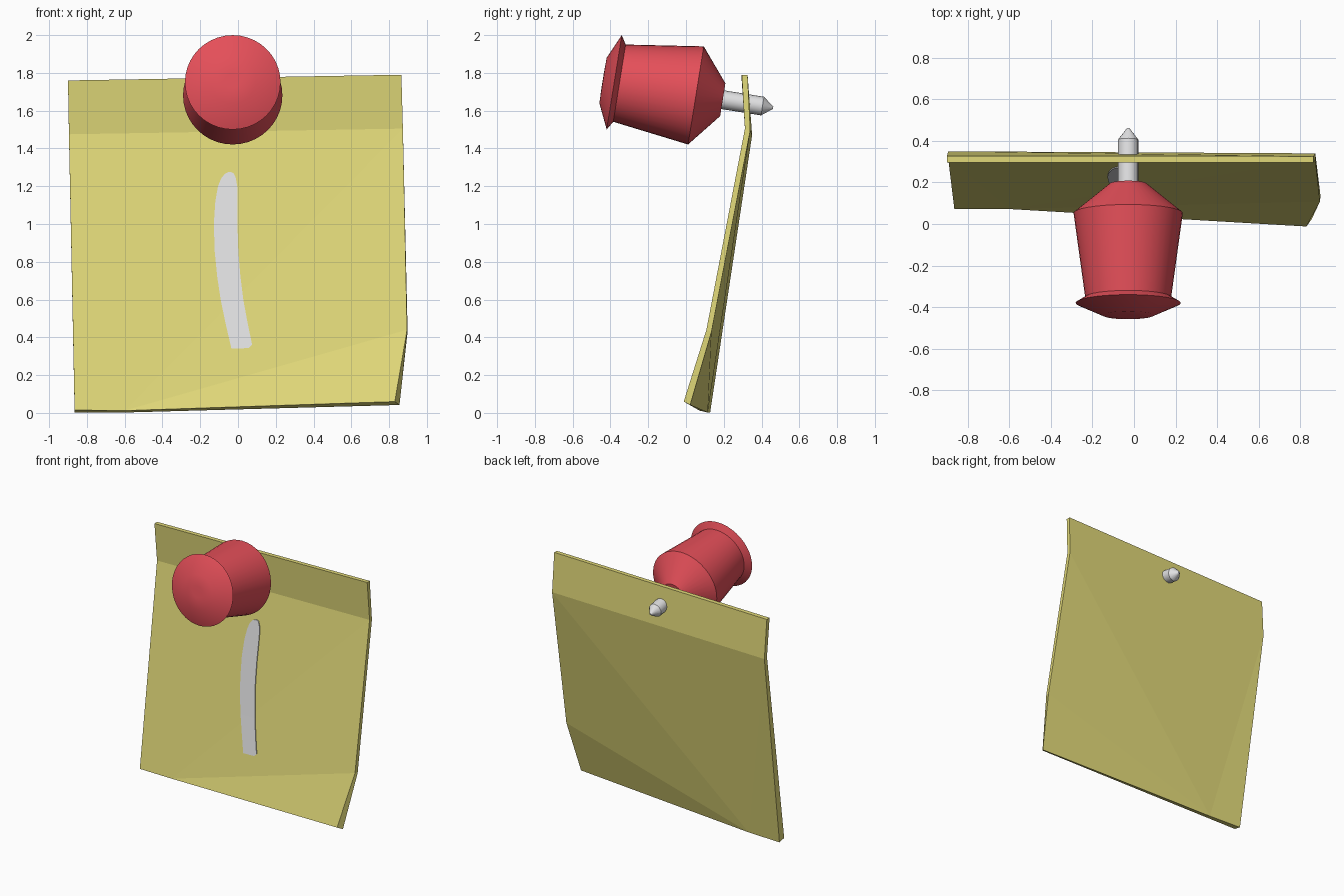
import bpy, bmesh, math
from mathutils import Vector
from mathutils.bvhtree import BVHTree

if "Cube" in bpy.data.objects:
    bpy.data.objects.remove(bpy.data.objects["Cube"])


def material(name, rgb):
    m = bpy.data.materials.new(name)
    m.diffuse_color = (*rgb, 1)
    m.use_nodes = True
    m.node_tree.nodes["Principled BSDF"].inputs["Base Color"].default_value = m.diffuse_color
    return m


YELLOW = material("paper yellow", (0.75, 0.69, 0.19))
RED = material("pin red", (0.78, 0.078, 0.10))
WHITE = material("light grey", (0.75, 0.75, 0.76))


def add_object(name, verts, faces, mat, smooth=None):
    bm = bmesh.new()
    vs = [bm.verts.new(v) for v in verts]
    for f in faces:
        bm.faces.new([vs[i] for i in f])
    bmesh.ops.recalc_face_normals(bm, faces=bm.faces)
    mesh = bpy.data.meshes.new(name)
    bm.to_mesh(mesh)
    bm.free()
    mesh.materials.append(mat)
    ob = bpy.data.objects.new(name, mesh)
    bpy.context.collection.objects.link(ob)
    if smooth:
        bpy.ops.object.select_all(action='DESELECT')
        ob.select_set(True)
        bpy.context.view_layer.objects.active = ob
        bpy.ops.object.shade_smooth_by_angle(angle=math.radians(smooth))
    return ob


def slab(name, front, back, faces, outline, mat):
    """Closed plate from matching front and back vertices."""
    n = len(front)
    all_faces = [tuple(f) for f in faces]
    all_faces += [tuple(i + n for i in reversed(f)) for f in faces]
    for a, b in zip(outline, outline[1:] + outline[:1]):
        all_faces.append((a, b, b + n, a + n))
    return add_object(name, front + back, all_faces, mat)


def lathe(name, profile, mat, segs, smooth):
    """Revolve (distance, radius) pairs about the tilted pin axis."""
    origin = Vector((-0.028, -0.38, 1.75))
    tilt = math.radians(9.1)
    axis = Vector((0, math.cos(tilt), -math.sin(tilt)))
    up = Vector((0, math.sin(tilt), math.cos(tilt)))
    verts, faces = [], []
    for s, r in profile:
        for k in range(segs):
            a = 2 * math.pi * k / segs
            verts.append(origin + axis * s + r * (Vector((math.cos(a), 0, 0)) + up * math.sin(a)))
    for j in range(len(profile) - 1):
        for k in range(segs):
            k2 = (k + 1) % segs
            faces.append((j * segs + k, j * segs + k2, (j + 1) * segs + k2, (j + 1) * segs + k))
    faces.append(tuple(range(segs)))
    faces.append(tuple(range((len(profile) - 1) * segs, len(profile) * segs)))
    return add_object(name, verts, faces, mat, smooth)


# Paper sheet: bent along the top, lower right corner curled forward
front = [(-0.90, 0.295, 1.76), (0.865, 0.295, 1.79), (0.873, 0.312, 1.505), (0.895, 0.108, 0.44),
         (0.83, -0.012, 0.06), (-0.60, 0.072, 0.012), (-0.865, 0.072, 0.015), (-0.895, 0.319, 1.475)]
back = [(-0.90, 0.328, 1.76), (0.865, 0.326, 1.79), (0.873, 0.34, 1.495), (0.898, 0.135, 0.43),
        (0.855, 0.022, 0.042), (-0.60, 0.115, 0.002), (-0.865, 0.128, 0.003), (-0.895, 0.35, 1.47)]
sheet_faces = [(0, 1, 2, 7), (7, 2, 5), (2, 3, 5), (3, 4, 5), (7, 5, 6)]
slab("paper_sheet", front, back, sheet_faces, list(range(8)), YELLOW)

# Pale curved stroke lying on the front of the sheet: rows of (z left, x left, z right, x right)
rows = [(0.34, -0.035, 0.343, 0.055), (0.35, -0.037, 0.36, 0.075), (0.47, -0.065, 0.47, 0.052),
        (0.60, -0.092, 0.60, 0.028), (0.72, -0.11, 0.72, 0.013), (0.85, -0.123, 0.85, 0.002),
        (1.0, -0.128, 1.0, -0.003), (1.12, -0.12, 1.12, -0.003), (1.2, -0.106, 1.2, -0.004),
        (1.24, -0.09, 1.245, -0.012), (1.265, -0.07, 1.268, -0.022), (1.275, -0.05, 1.275, -0.035)]
surface = BVHTree.FromPolygons([Vector(v) for v in front], sheet_faces)


def on_sheet(x, z, lift):
    hit = surface.ray_cast(Vector((x, -2, z)), Vector((0, 1, 0)))[0]
    return (x, hit.y - lift, z)


points = [p for zl, xl, zr, xr in rows for p in ((xl, zl), (xr, zr))]
n = len(rows)
slab("painted_stroke",
     [on_sheet(x, z, 0.006) for x, z in points], [on_sheet(x, z, -0.002) for x, z in points],
     [(2 * i, 2 * i + 1, 2 * i + 3, 2 * i + 2) for i in range(n - 1)],
     [2 * i for i in range(n)] + [2 * i + 1 for i in reversed(range(n))], WHITE)

# Push pin: domed cap with flared handle, and pointed needle
lathe("pin_handle", [(-0.062, 0.04), (-0.06, 0.122), (0, 0.253), (0.028, 0.207),
                     (0.438, 0.263), (0.582, 0.088)], RED, 40, 25)
lathe("pin_needle", [(0.55, 0.05), (0.795, 0.05), (0.852, 0.006)], WHITE, 16, 35)
